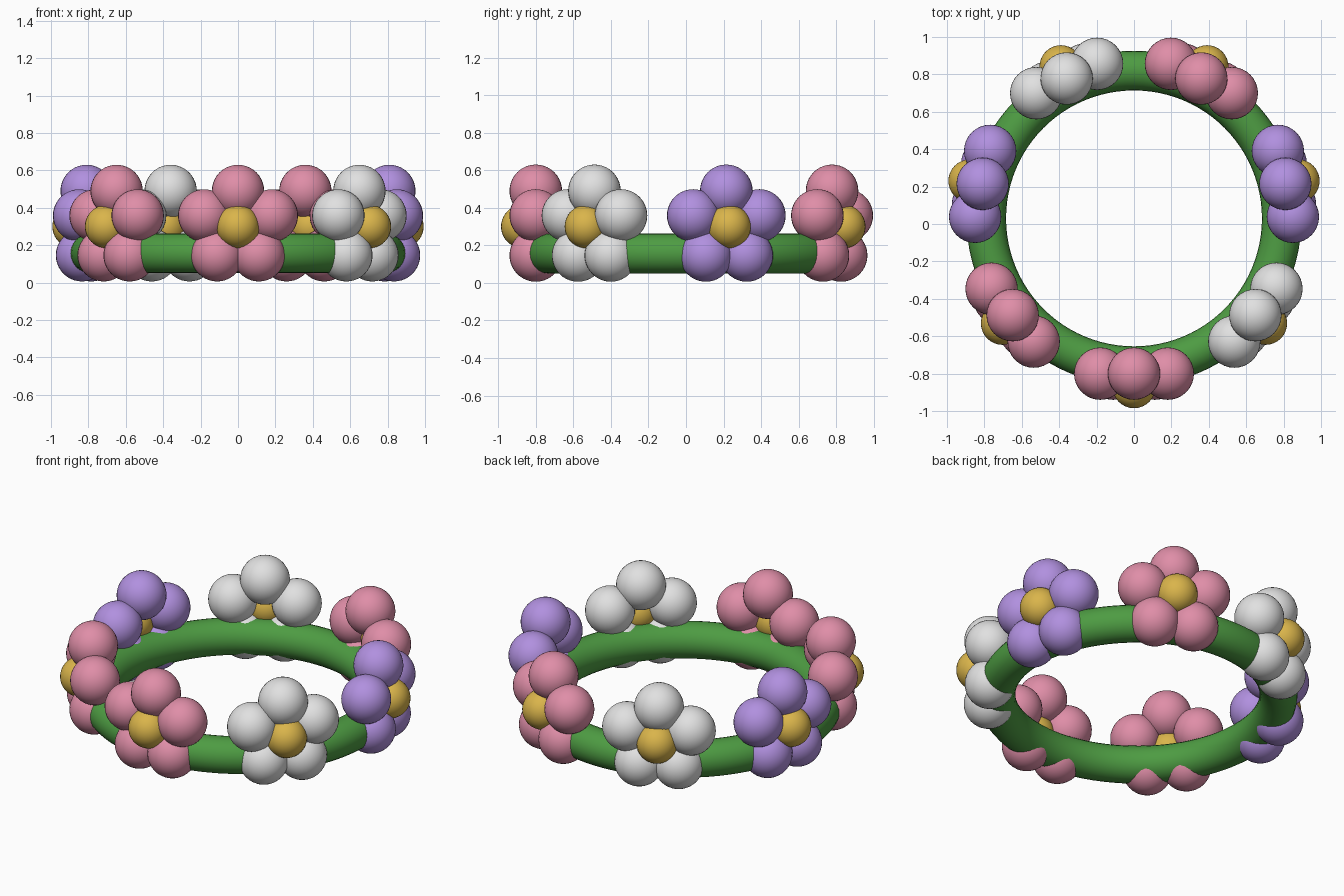
import bpy
from math import sin, cos, pi, tau
from mathutils import Vector

cube = bpy.data.objects.get("Cube")
if cube:
    bpy.data.objects.remove(cube, do_unlink=True)


def material(name, rgb):
    m = bpy.data.materials.new(name)
    m.use_nodes = True
    m.diffuse_color = (*rgb, 1)
    m.node_tree.nodes["Principled BSDF"].inputs["Base Color"].default_value = (*rgb, 1)
    return m


green = material("leaf green", (0.075, 0.33, 0.055))
gold = material("pollen gold", (0.70, 0.46, 0.07))
petal_colours = [
    material("petal pink", (0.74, 0.27, 0.39)),
    material("petal white", (0.75, 0.75, 0.75)),
    material("petal purple", (0.44, 0.28, 0.74)),
]

HUB = Vector((0, 0.03, 0))  # centre of the ring
FLOWERS, PETALS = 7, 5
FLOWER_Z = 0.30


def finish(name, mat):
    ob = bpy.context.object
    ob.name = name
    ob.data.materials.append(mat)
    bpy.ops.object.shade_smooth()
    return ob


def ball(name, location, radius, mat):
    bpy.ops.mesh.primitive_uv_sphere_add(segments=32, ring_count=20,
                                         radius=radius, location=location)
    return finish(name, mat)


# Vine ring
bpy.ops.mesh.primitive_torus_add(location=HUB + Vector((0, 0, 0.157)),
                                 major_radius=0.79, minor_radius=0.106,
                                 major_segments=96, minor_segments=24)
finish("vine_ring", green)

# Flowers spaced evenly around the ring, facing outward
for i in range(FLOWERS):
    angle = -pi / 2 + i * tau / FLOWERS
    outward = Vector((cos(angle), sin(angle), 0))
    sideways = Vector((-sin(angle), cos(angle), 0))
    middle = HUB + Vector((0, 0, FLOWER_Z))
    ball(f"flower_{i + 1}_centre", middle + outward * 0.90, 0.115, gold)
    for p in range(PETALS):
        turn = p * tau / PETALS
        spot = (middle + outward * 0.83 + sideways * 0.19 * sin(turn)
                + Vector((0, 0, 0.19 * cos(turn))))
        ball(f"flower_{i + 1}_petal_{p + 1}", spot, 0.14, petal_colours[i % 3])
